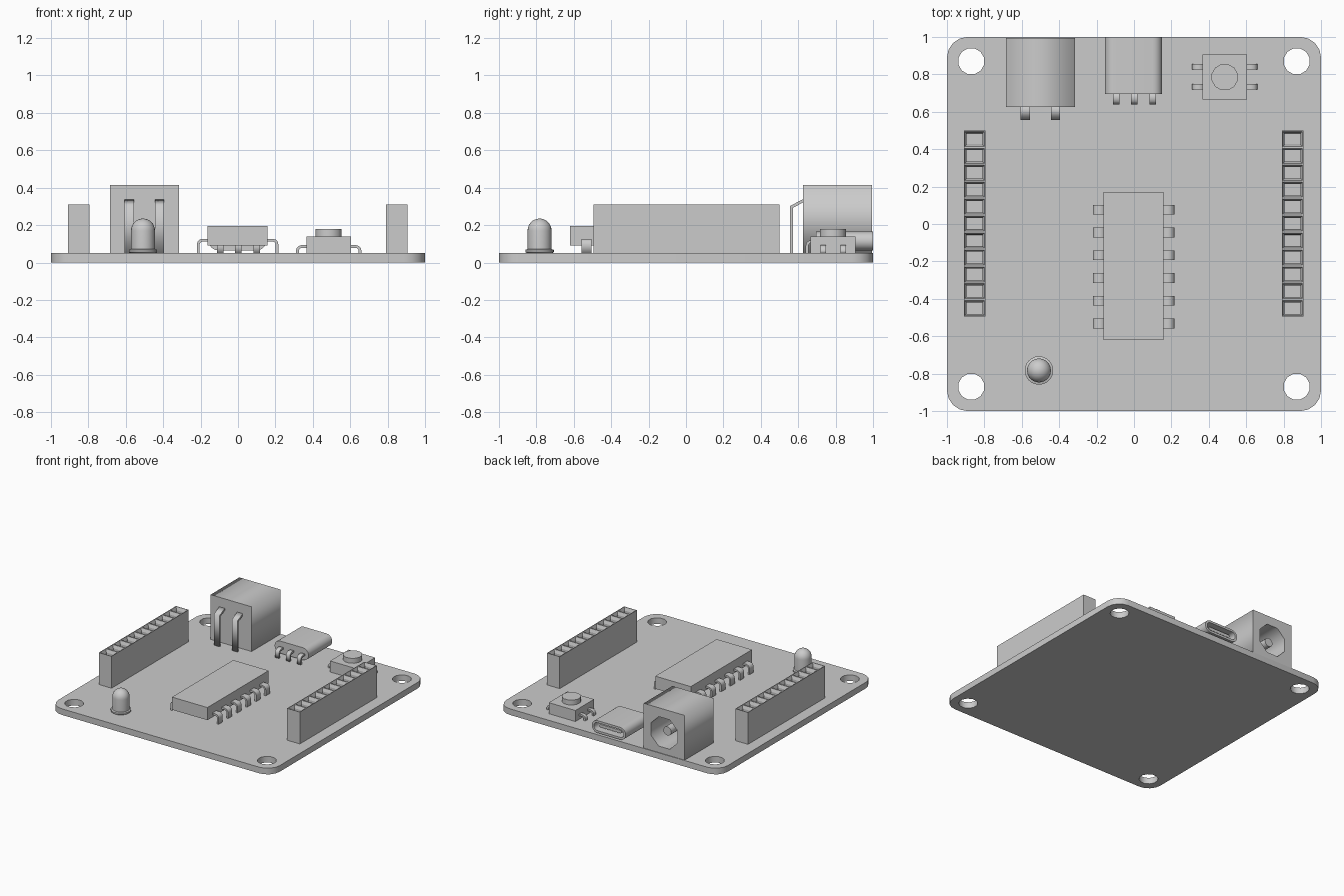
import bpy, bmesh
from math import cos, sin, pi, radians
from mathutils import Matrix, Vector

if "Cube" in bpy.data.objects:
    bpy.data.objects.remove(bpy.data.objects["Cube"])

def finish(name, bm):
    bmesh.ops.remove_doubles(bm, verts=bm.verts, dist=1e-5)
    bmesh.ops.recalc_face_normals(bm, faces=bm.faces)
    me = bpy.data.meshes.new(name)
    bm.to_mesh(me)
    bm.free()
    ob = bpy.data.objects.new(name, me)
    bpy.context.collection.objects.link(ob)
    return ob

def smooth(ob, deg=35):
    bpy.ops.object.select_all(action='DESELECT')
    ob.select_set(True)
    bpy.context.view_layer.objects.active = ob
    bpy.ops.object.shade_smooth_by_angle(angle=radians(deg))

def box(name, x0, x1, y0, y1, z0, z1):
    bm = bmesh.new()
    m = Matrix.Translation(((x0+x1)/2, (y0+y1)/2, (z0+z1)/2)) @ Matrix.Diagonal((x1-x0, y1-y0, z1-z0, 1))
    bmesh.ops.create_cube(bm, size=1, matrix=m)
    return finish(name, bm)

def plate(name, loops, depth, matrix):
    """Filled 2D outline (later loops are holes), extruded by depth around its plane."""
    cu = bpy.data.curves.new(name, 'CURVE')
    cu.dimensions, cu.fill_mode, cu.extrude = '2D', 'BOTH', depth / 2
    for pts in loops:
        sp = cu.splines.new('POLY')
        sp.points.add(len(pts) - 1)
        for p, (x, y) in zip(sp.points, pts):
            p.co = (x, y, 0, 1)
        sp.use_cyclic_u = True
    tmp = bpy.data.objects.new(name + "_curve", cu)
    bpy.context.collection.objects.link(tmp)
    dg = bpy.context.evaluated_depsgraph_get()
    me = bpy.data.meshes.new_from_object(tmp.evaluated_get(dg))
    bm = bmesh.new()
    bm.from_mesh(me)
    bpy.data.objects.remove(tmp)
    bpy.data.meshes.remove(me)
    bm.transform(matrix)
    return finish(name, bm)

def ring(cx, cy, r, n, start=0.0):
    return [(cx + r*cos(start + 2*pi*i/n), cy + r*sin(start + 2*pi*i/n)) for i in range(n)]

def rounded(hx, hy, r, seg):
    pts = []
    for k, (sx, sy) in enumerate(((1, 1), (-1, 1), (-1, -1), (1, -1))):
        for i in range(seg + 1):
            a = pi/2 * (k + i/seg)
            p = (sx*(hx-r) + r*cos(a), sy*(hy-r) + r*sin(a))
            if not pts or (Vector(p) - Vector(pts[-1])).length > 1e-5:
                pts.append(p)
    if (Vector(pts[0]) - Vector(pts[-1])).length < 1e-5:
        pts.pop()
    return pts

def upright(x, y, z, turn=0):
    """Stand a 2D outline up: its x runs along the turned x axis, its y runs up."""
    return Matrix.Translation((x, y, z)) @ Matrix.Rotation(radians(turn), 4, 'Z') @ Matrix.Rotation(pi/2, 4, 'X')

def pin(name, x, y, turn, out, h, width, b=0.03, t=0.015):
    """Lead leaving a body at height h, bending down to the board."""
    arc = lambda r: [(out-b + r*sin(a), h-b + r*cos(a)) for a in (pi/2*i/3 for i in range(4))]
    pts = [(-0.01, h)] + arc(b) + [(out, 0.05), (out-t, 0.05)] + arc(b-t)[::-1] + [(-0.01, h-t)]
    return plate(name, [pts], width, upright(x, y, 0, turn))

def lathe(name, profile, x, y, n):
    bm = bmesh.new()
    vs = [bm.verts.new((r, 0, z)) for r, z in profile]
    es = [bm.edges.new(e) for e in zip(vs, vs[1:])]
    bmesh.ops.spin(bm, geom=vs + es, cent=(0, 0, 0), axis=(0, 0, 1), angle=2*pi, steps=n)
    bm.transform(Matrix.Translation((x, y, 0)))
    return finish(name, bm)

# circuit board with four mounting holes
holes = [ring(sx*0.87, sy*0.87, 0.071, 12, pi/12) for sx in (-1, 1) for sy in (-1, 1)]
plate("circuit_board", [rounded(1, 1, 0.11, 4)] + holes, 0.05, Matrix.Translation((0, 0, 0.025)))

# socket headers: row of funnel-shaped sockets in a tall strip
def header(name, cx):
    n, w, y0, y1, z0, z1 = 11, 0.115, -0.495, 0.5, 0.05, 0.31
    bm = bmesh.new()
    ys = [y0 + (y1-y0)*i/n for i in range(n+1)]
    rows = [[bm.verts.new((cx + s*w/2, y, z1)) for s in (-1, 1)] for y in ys]
    cells = [bm.faces.new((a[0], a[1], b[1], b[0])) for a, b in zip(rows, rows[1:])]
    rim = [e for e in bm.edges if e.is_boundary]
    low = [v for v in bmesh.ops.extrude_edge_only(bm, edges=rim)['geom'] if isinstance(v, bmesh.types.BMVert)]
    for v in low:
        v.co.z = z0
    bmesh.ops.contextual_create(bm, geom=[e for e in bm.edges if e.is_boundary])
    bmesh.ops.recalc_face_normals(bm, faces=bm.faces)
    bmesh.ops.inset_individual(bm, faces=cells, thickness=0.007)
    bmesh.ops.inset_individual(bm, faces=cells, thickness=0.013, depth=-0.025)
    bmesh.ops.inset_individual(bm, faces=cells, thickness=0.001, depth=-0.14)
    finish(name, bm)

header("left_socket_header", -0.8525)
header("right_socket_header", 0.8475)

# chip and its leads
box("chip_body", -0.162, 0.158, -0.62, 0.17, 0.092, 0.195)
for i in range(6):
    y = 0.076 - 0.1215*i
    pin("chip_lead_right", 0.158, y, 0, 0.058, 0.127, 0.052)
    pin("chip_lead_left", -0.162, y, 180, 0.058, 0.127, 0.052)

# push button and its leads
box("button_body", 0.365, 0.605, 0.665, 0.905, 0.05, 0.14)
plate("button_cap", [ring(0.485, 0.785, 0.072, 12, pi/12)], 0.05, Matrix.Translation((0, 0, 0.155)))
for y in (0.84, 0.733):
    pin("button_lead_right", 0.605, y, 0, 0.055, 0.093, 0.03)
    pin("button_lead_left", 0.365, y, 180, 0.055, 0.093, 0.03)

# indicator lamp
dome = [(0.064*cos(a), 0.17 + 0.065*sin(a)) for a in (pi/2*i/8 for i in range(9))]
dome[-1] = (0, 0.235)
smooth(lathe("indicator_lamp", [(0, 0.05), (0.068, 0.05), (0.076, 0.056), (0.076, 0.068), (0.064, 0.072)] + dome,
             -0.508, -0.783, 24))

# power jack: block with an octagonal bore, rear wall, centre contact and two leads
jx, jz = -0.5, 0.2325
hw, hh = 0.185, 0.1825
square = [(-hw, -hh), (hw, -hh), (hw, hh), (-hw, hh)]
plate("power_jack_body", [square, ring(0, -0.01, 0.13, 8, pi/8)], 0.29, upright(jx, 0.85, jz))
plate("power_jack_rear", [square], 0.08, upright(jx, 0.665, jz))
smooth(plate("power_jack_contact", [ring(0, -0.01, 0.036, 12)], 0.26, upright(jx, 0.825, jz)))
for x in (-0.582, -0.42):
    plate("power_jack_lead", [[(-0.01, 0.343), (0.068, 0.303), (0.068, 0.05), (0.052, 0.05),
                               (0.052, 0.293), (-0.01, 0.326)]], 0.05, upright(x, 0.625, 0, -90))

# data port: capsule shell, rear wall, tongue and three leads
ux, uz = -0.003, 0.115
outer = rounded(0.153, 0.05, 0.05, 6)
smooth(plate("data_port_shell", [outer, rounded(0.135, 0.032, 0.032, 6)], 0.245, upright(ux, 0.8775, uz)))
smooth(plate("data_port_rear", [outer], 0.06, upright(ux, 0.725, uz)))
smooth(plate("data_port_tongue", [rounded(0.1, 0.012, 0.012, 4)], 0.23, upright(ux, 0.86, uz)))
for x in (-0.095, 0.002, 0.1):
    pin("data_port_lead", x, 0.695, -90, 0.055, 0.12, 0.035)
